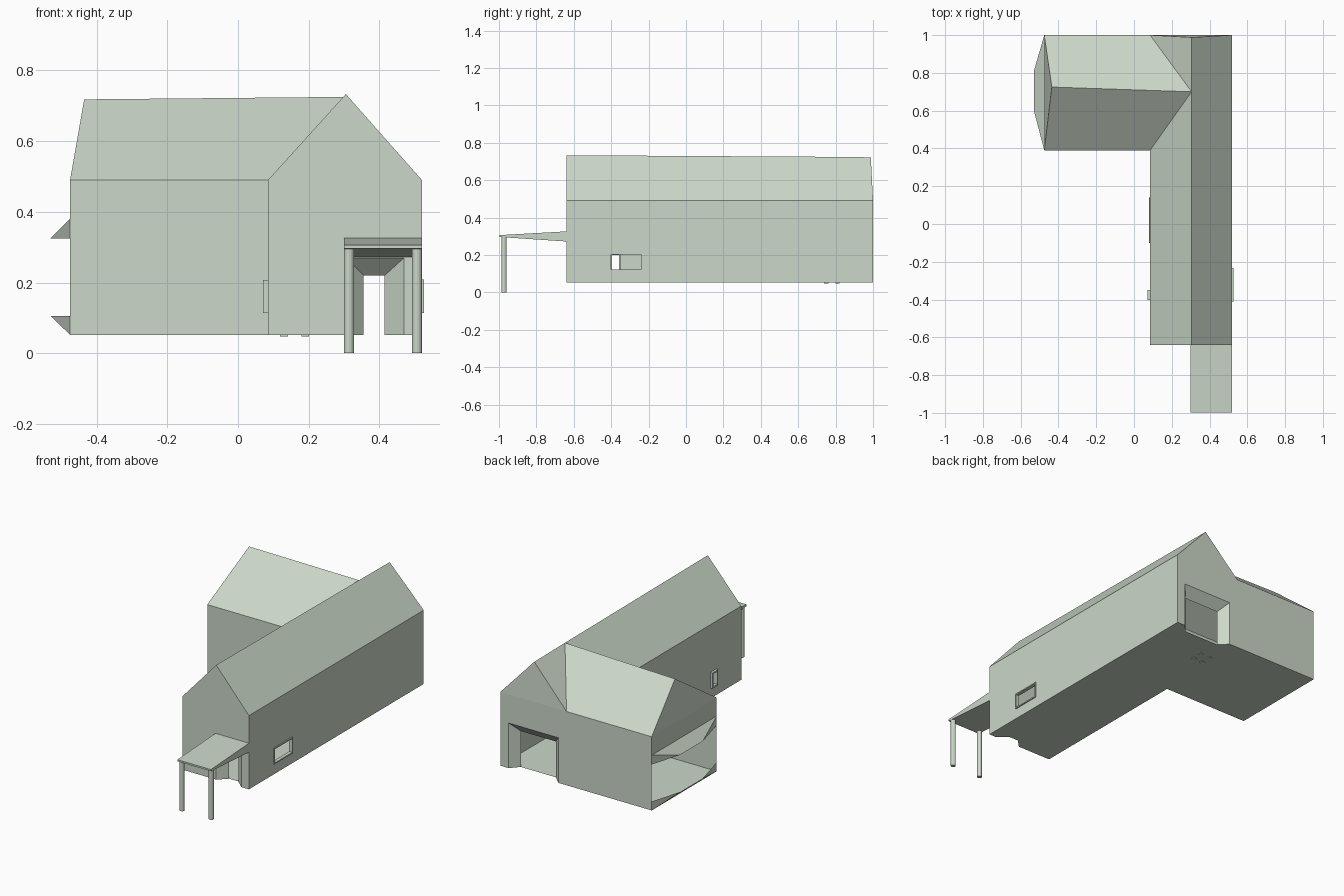
import bpy, bmesh, math
from mathutils import Vector

if "Cube" in bpy.data.objects:
    bpy.data.objects.remove(bpy.data.objects["Cube"])

mat = bpy.data.materials.new("pale_sage")
mat.diffuse_color = (0.60, 0.68, 0.58, 1)
mat.use_nodes = True
mat.node_tree.nodes["Principled BSDF"].inputs["Base Color"].default_value = mat.diffuse_color

# key levels of the building
X0, X1, X2 = -0.475, 0.085, 0.52        # wing end, inner corner, right wall
Y0, Y1, Y2 = -0.64, 0.39, 1.0           # front wall, inner corner, back wall
F, E = 0.052, 0.49                      # floor, eaves
RX = 0.305                              # main ridge
D = 0.05                                # depth of splayed door reveals


def finish(bm, name):
    bmesh.ops.remove_doubles(bm, verts=bm.verts, dist=0.0005)
    me = bpy.data.meshes.new(name)
    bm.to_mesh(me)
    bm.free()
    me.materials.append(mat)
    ob = bpy.data.objects.new(name, me)
    bpy.context.collection.objects.link(ob)
    return ob


def face(bm, pts, out):
    """Add a face whose normal points towards out."""
    f = bm.faces.new([bm.verts.new(p) for p in pts])
    f.normal_update()
    if f.normal.dot(Vector(out)) < 0:
        f.normal_flip()


def wall(bm, axis, pos, u0, u1, sign, hole=None, inner=None):
    """Flat wall at axis=pos with an optional hole and splayed reveal."""
    def P(u, v, d=0):
        w = pos - sign * d
        return (w, u, v) if axis == 'x' else (u, w, v)
    out = P(0, 0)
    out = (sign, 0, 0) if axis == 'x' else (0, sign, 0)
    if not hole:
        face(bm, [P(u0, F), P(u1, F), P(u1, E), P(u0, E)], out)
        return
    a, b, c, d = hole
    us, vs = [u0, a, b, u1], [F, c, d, E]
    for i in range(3):
        for j in range(3):
            if (i, j) != (1, 1) and vs[j + 1] - vs[j] > 1e-4:
                face(bm, [P(us[i], vs[j]), P(us[i + 1], vs[j]),
                          P(us[i + 1], vs[j + 1]), P(us[i], vs[j + 1])], out)
    if inner:
        e, f, g = inner
        face(bm, [P(a, F), P(e, F, D), P(e, g, D), P(a, d)], out)
        face(bm, [P(b, F), P(f, F, D), P(f, g, D), P(b, d)], out)
        face(bm, [P(a, d), P(b, d), P(f, g, D), P(e, g, D)], out)


def box(name, lo, hi):
    bm = bmesh.new()
    bmesh.ops.create_cube(bm, size=1)
    for v in bm.verts:
        v.co = [lo[i] + (v.co[i] + 0.5) * (hi[i] - lo[i]) for i in range(3)]
    return finish(bm, name)


# walls with door and window openings
bm = bmesh.new()
wall(bm, 'y', Y0, X1, X2, -1, (0.305, 0.47, F, 0.27), (0.355, 0.415, 0.22))
wall(bm, 'y', Y2, X0, X2, 1, (0.139, 0.466, F, 0.32), (0.19, 0.42, 0.265))
wall(bm, 'x', X2, Y0, Y2, 1, (-0.403, -0.24, 0.12, 0.203))
wall(bm, 'x', X1, Y0, Y1, -1, (-0.397, -0.356, 0.122, 0.2))
wall(bm, 'y', Y1, X0, X1, -1)
face(bm, [(X0, Y1, 0.38), (X0, Y2, 0.38), (X0, Y2, E), (X0, Y1, E)], (-1, 0, 0))
finish(bm, "walls")

# floor, notched at both doors
bm = bmesh.new()
outline = [(X0, Y1), (X1, Y1), (X1, Y0), (0.305, Y0), (0.355, Y0 + D), (0.415, Y0 + D),
           (0.47, Y0), (X2, Y0), (X2, Y2), (0.466, Y2), (0.42, Y2 - D), (0.19, Y2 - D),
           (0.139, Y2), (X0, Y2)]
face(bm, [(x, y, F) for x, y in outline], (0, 0, -1))
finish(bm, "floor")

# crossing gable roofs with their end faces
bm = bmesh.new()
front, back = (RX, Y0, 0.733), (RX, 0.988, 0.722)
mid, hip = (RX, 0.70, 0.725), (-0.435, 0.725, 0.718)
face(bm, [(X2, Y0, E), (X2, Y2, E), back, mid, front], (1, 0, 1))
face(bm, [(X1, Y0, E), (X1, Y1, E), mid, front], (-1, 0, 1))
face(bm, [(X1, Y2, E), mid, back], (-1, 0, 1))
face(bm, [(X0, Y1, E), (X1, Y1, E), mid, hip], (0, -1, 1))
face(bm, [(X0, Y2, E), (X1, Y2, E), mid, hip], (0, 1, 1))
face(bm, [(X0, Y1, E), (X0, Y2, E), hip], (-1, 0, 0.2))
face(bm, [(X1, Y0, E), (X2, Y0, E), front], (0, -1, 0))
face(bm, [(X1, Y2, E), (X2, Y2, E), back], (0, 1, 0))
finish(bm, "roof")

# open bay on the wing end: sloped sill below, sloped hood above
for name, z_rim, z_wall in (("bay_sill", 0.105, F), ("bay_hood", 0.325, 0.38)):
    bm = bmesh.new()
    a, b = (X0, Y1, z_wall), (X0, Y2, z_wall)
    rim = [(X0, Y1, z_rim), (-0.53, 0.60, z_rim), (-0.53, 0.81, z_rim), (X0, Y2, z_rim)]
    out = (-1, 0, z_wall - z_rim)
    face(bm, [a, rim[0], rim[1]], out)
    face(bm, [a, rim[1], rim[2], b], out)
    face(bm, [b, rim[2], rim[3]], out)
    finish(bm, name)


# window frames on the side walls
def window_frame(name, x0, x1, y0, y1, z0, z1, t):
    box(name + "_bottom", (x0, y0, z0), (x1, y1, z0 + t))
    box(name + "_top", (x0, y0, z1 - t), (x1, y1, z1))
    box(name + "_side_a", (x0, y0, z0 + t), (x1, y0 + t, z1 - t))
    box(name + "_side_b", (x0, y1 - t, z0 + t), (x1, y1, z1 - t))


window_frame("right_window", 0.505, 0.526, -0.409, -0.234, 0.114, 0.209, 0.007)
window_frame("left_window", 0.071, 0.095, -0.403, -0.35, 0.114, 0.207, 0.008)

# thin leaning panel on the courtyard wall
bm = bmesh.new()
face(bm, [(0.079, -0.10, 0.12), (0.079, 0.14, 0.12), (0.084, 0.14, 0.325), (0.084, -0.10, 0.325)],
     (-1, 0, 0))
finish(bm, "courtyard_panel")

# wedge shaped porch roof
porch = box("porch_roof", (0.30, -0.997, 0.296), (X2, Y0, 0.306))
for v in porch.data.vertices:
    if v.co.y > -0.8:
        v.co.z = 0.326 if v.co.z > 0.3 else 0.272

# porch posts
for side, x in (("left", 0.314), ("right", 0.506)):
    bm = bmesh.new()
    bmesh.ops.create_cone(bm, cap_ends=True, segments=12, radius1=0.014, radius2=0.014, depth=0.297)
    for v in bm.verts:
        v.co += Vector((x, -0.973, 0.1485))
    finish(bm, side + "_post")

# small drain feet under the floor
for i, (x, y) in enumerate([(0.13, 0.75), (0.19, 0.75), (0.13, 0.81), (0.19, 0.81)]):
    box("drain_foot_%d" % i, (x - 0.011, y - 0.011, 0.048), (x + 0.011, y + 0.011, F))
